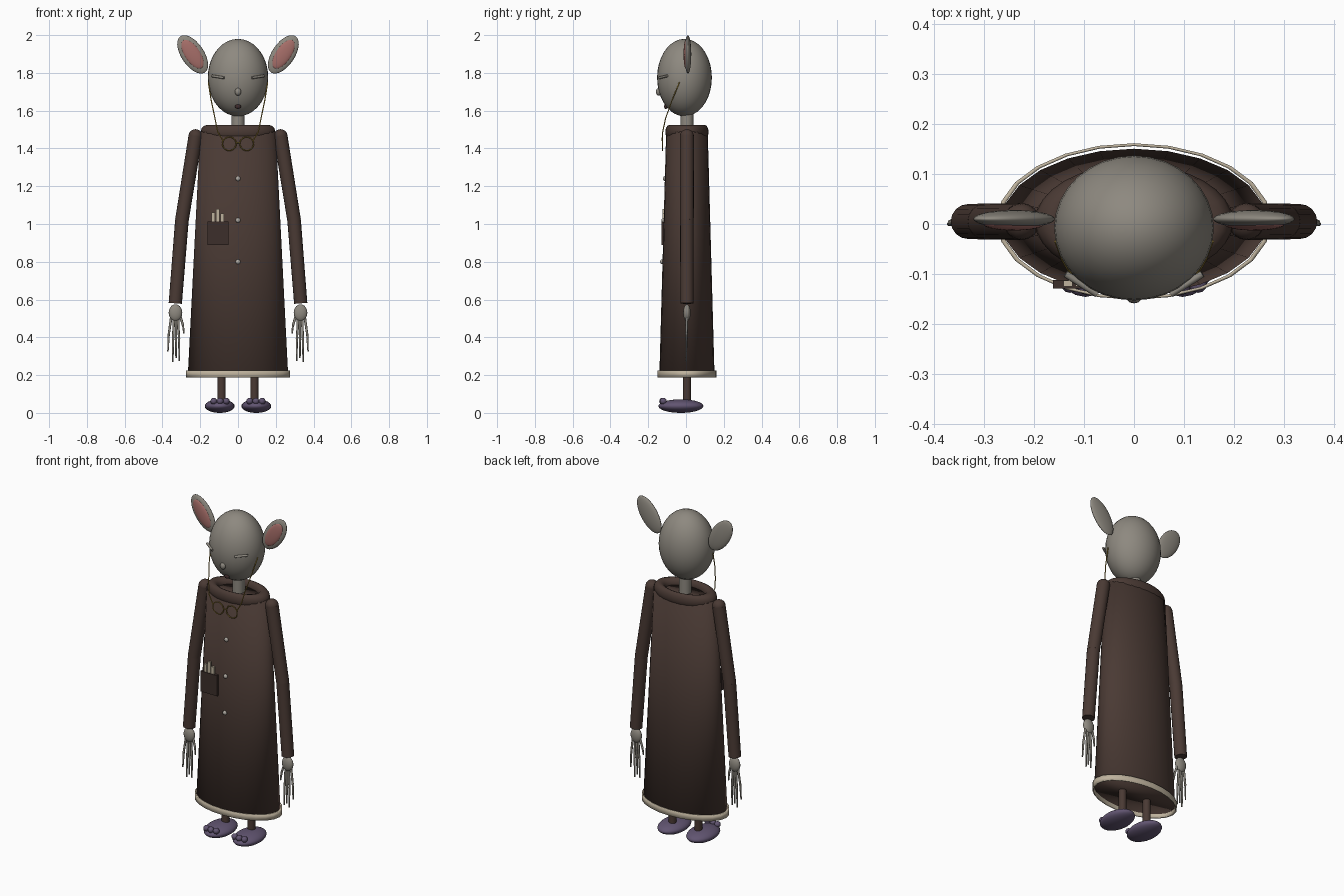
import bpy
import math
from mathutils import Vector, Matrix

if "Cube" in bpy.data.objects:
    bpy.data.objects.remove(bpy.data.objects["Cube"])

CY = 0.005  # depth of the body axis


def mat(name, rgb):
    m = bpy.data.materials.new(name)
    m.diffuse_color = (*rgb, 1)
    m.use_nodes = True
    m.node_tree.nodes["Principled BSDF"].inputs["Base Color"].default_value = m.diffuse_color
    return m


SKIN = mat("grey_skin", (0.27, 0.25, 0.215))
COAT = mat("brown_cloth", (0.068, 0.042, 0.034))
DARK = mat("dark_brown", (0.045, 0.028, 0.024))
CREAM = mat("cream", (0.52, 0.45, 0.34))
PINK = mat("ear_pink", (0.38, 0.155, 0.14))
PURPLE = mat("slipper_purple", (0.12, 0.09, 0.165))
GOLD = mat("gold", (0.36, 0.24, 0.04))
PEARL = mat("pearl", (0.42, 0.39, 0.35))
MOUTH = mat("mouth_dark", (0.05, 0.025, 0.025))


def finish(name, material, smooth=None):
    o = bpy.context.object
    o.name = name
    o.data.materials.append(material)
    if smooth == "all":
        bpy.ops.object.shade_smooth()
    elif smooth:
        bpy.ops.object.shade_smooth_by_angle(angle=math.radians(smooth))
    return o


def ball(name, loc, size, material, tilt=0, seg=24):
    bpy.ops.mesh.primitive_uv_sphere_add(segments=seg, ring_count=seg // 2 + 2,
                                         location=loc, rotation=(0, tilt, 0))
    bpy.context.object.scale = size
    return finish(name, material, "all")


def rod(name, a, b, r1, r2, material, verts=12):
    a, b = Vector(a), Vector(b)
    bpy.ops.mesh.primitive_cone_add(vertices=verts, radius1=r1, radius2=r2,
                                    depth=(b - a).length, location=(a + b) / 2)
    bpy.context.object.rotation_euler = (b - a).to_track_quat('Z', 'Y').to_euler()
    return finish(name, material, 50)


def box(name, lo, hi, material):
    lo, hi = Vector(lo), Vector(hi)
    bpy.ops.mesh.primitive_cube_add(size=1, location=(lo + hi) / 2)
    bpy.context.object.scale = hi - lo
    return finish(name, material)


def join(name, parts):
    bpy.ops.object.select_all(action='DESELECT')
    for p in parts:
        p.select_set(True)
    bpy.context.view_layer.objects.active = parts[0]
    bpy.ops.object.join()
    parts[0].name = name
    return parts[0]


# Coat: oval tapered body, softly shaded over its end caps
bpy.ops.mesh.primitive_cone_add(vertices=24, radius1=0.265, radius2=0.2,
                                depth=1.28, location=(0, CY, 0.85))
bpy.context.object.scale = (1, 0.55, 1)
finish("coat", COAT, "all")

# Hem band around the bottom of the coat
bpy.ops.mesh.primitive_cylinder_add(vertices=24, radius=0.275, depth=0.036,
                                    end_fill_type='NOTHING', location=(0, CY, 0.206))
bpy.context.object.scale = (1, 0.57, 1)
hem = finish("hem_band", CREAM, 40)
solid = hem.modifiers.new("thickness", 'SOLIDIFY')
solid.thickness = 0.01

# Collar roll
bpy.ops.mesh.primitive_torus_add(major_segments=32, minor_segments=12, major_radius=0.16,
                                 minor_radius=0.038, location=(0, CY, 1.487))
bpy.context.object.scale = (1, 0.58, 1)
finish("collar", COAT, "all")

# Head, neck and face
rod("neck", (0, CY, 1.46), (0, CY, 1.62), 0.035, 0.035, SKIN, 16)
ball("head", (0, -0.008, 1.775), (0.16, 0.145, 0.205), SKIN, seg=32)
ball("nose", (0, -0.144, 1.7), (0.017, 0.015, 0.02), SKIN, seg=12)
ball("mouth", (0, -0.106, 1.622), (0.016, 0.01, 0.013), MOUTH, seg=12)

# Front buttons
for i, (z, y) in enumerate([(1.24, -0.112), (1.02, -0.12), (0.8, -0.127)]):
    ball(f"button_{i + 1}", (0, y, z), (0.013, 0.01, 0.013), PEARL, seg=12)

# Pocket with three sticks
box("pocket", (-0.162, -0.129, 0.888), (-0.05, -0.112, 1.013), DARK)
for i, top in enumerate([1.06, 1.08, 1.056]):
    x = -0.132 + i * 0.024
    box(f"pocket_stick_{i + 1}", (x - 0.009, -0.125, 0.95), (x + 0.009, -0.113, top), CREAM)

# Paired parts
for s, side in ((-1, "left"), (1, "right")):
    # Ear with pink inner face
    ball(f"ear_{side}", (s * 0.24, 0.01, 1.898), (0.06, 0.018, 0.116), SKIN, s * math.radians(34))
    ball(f"inner_ear_{side}", (s * 0.241, -0.001, 1.899), (0.041, 0.012, 0.088), PINK,
         s * math.radians(34))

    # Closed eyelid
    rod(f"eyelid_{side}", (s * 0.137, -0.1, 1.784), (s * 0.074, -0.14, 1.774),
        0.007, 0.007, SKIN, 8)

    # Sleeve: shoulder, upper arm, elbow, forearm
    sh, el, wr = (s * 0.225, CY, 1.465), (s * 0.297, CY, 1.02), (s * 0.332, CY, 0.58)
    join(f"sleeve_{side}", [
        rod("upper", sh, el, 0.037, 0.036, COAT, 16),
        ball("shoulder", sh, (0.037,) * 3, COAT, seg=16),
        ball("elbow", el, (0.036,) * 3, COAT, seg=16),
        rod("fore", el, wr, 0.036, 0.035, COAT, 16)])

    # Hand with long thin jointed fingers: (knuckle x, tip x, tip z)
    parts = [ball("palm", (s * 0.331, CY, 0.53), (0.036, 0.02, 0.045), SKIN, seg=16)]
    for kx, tx, tz in [(0.305, 0.286, 0.42), (0.318, 0.310, 0.275), (0.328, 0.328, 0.29),
                       (0.339, 0.345, 0.27), (0.353, 0.371, 0.325)]:
        k = Vector((s * kx, CY, 0.51))
        t = Vector((s * tx, CY - 0.005, tz))
        m = k.lerp(t, 0.5) + Vector((s * (tx - 0.328) * 0.1, 0, 0))
        parts += [rod("f", k, m, 0.007, 0.006, SKIN, 8), rod("f", m, t, 0.006, 0.004, SKIN, 8),
                  ball("f", m, (0.007,) * 3, SKIN, seg=8)]
    join(f"hand_{side}", parts)

    # Leg and slipper with three toe bumps
    rod(f"leg_{side}", (s * 0.087, CY, 0.05), (s * 0.087, CY, 0.24), 0.022, 0.022, COAT)
    parts = [ball("sole", (s * 0.097, -0.027, 0.036), (0.079, 0.119, 0.036), PURPLE)]
    for dx in (-0.033, 0, 0.033):
        parts.append(ball("toe", (s * 0.095 + dx, -0.12 - 0.004 * (dx == 0), 0.062),
                          (0.018,) * 3, PURPLE, seg=12))
    join(f"slipper_{side}", parts)

    # Spectacle rim hanging on the chest
    bpy.ops.mesh.primitive_torus_add(major_segments=24, minor_segments=6, major_radius=0.036,
                                     minor_radius=0.003, location=(s * 0.046, -0.125, 1.425),
                                     rotation=(math.pi / 2, 0, 0))
    finish(f"spectacle_rim_{side}", GOLD, "all")

    # Chain from the temple down to the rim
    path = [(0.157, -0.035, 1.75), (0.143, -0.072, 1.66), (0.122, -0.108, 1.56),
            (0.108, -0.123, 1.49), (0.08, -0.127, 1.44)]
    path = [(s * x, y, z) for x, y, z in path]
    join(f"spectacle_chain_{side}", [rod("c", a, b, 0.003, 0.003, GOLD, 6)
                                     for a, b in zip(path, path[1:])])

# Spectacle bridge
rod("spectacle_bridge", (-0.012, -0.125, 1.43), (0.012, -0.125, 1.43), 0.003, 0.003, GOLD, 6)
